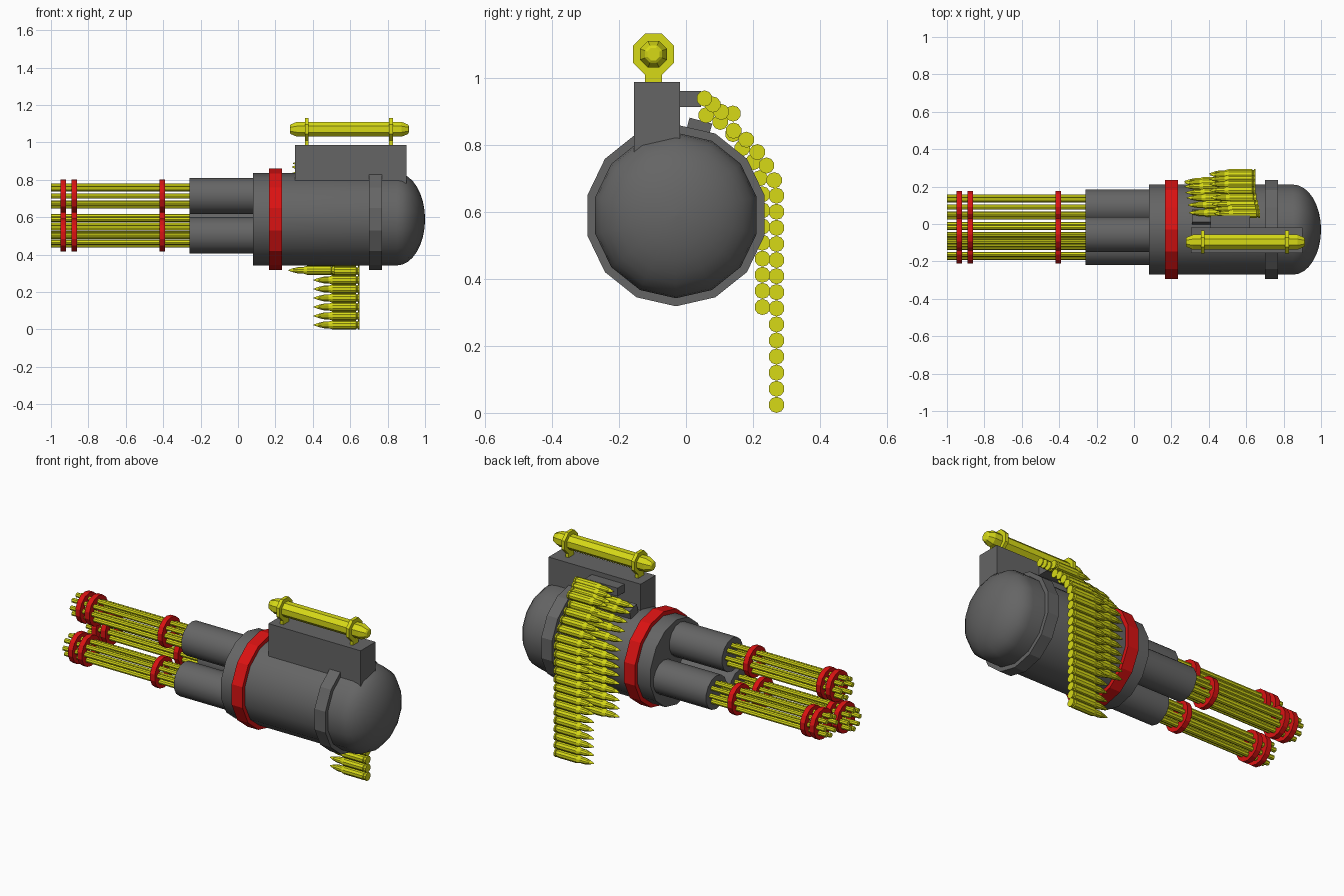
import bpy, bmesh, math
from math import sin, cos, pi, radians

if "Cube" in bpy.data.objects:
    bpy.data.objects.remove(bpy.data.objects["Cube"])

CY, CZ = -0.03, 0.589          # main axis of the body


def material(name, rgb):
    m = bpy.data.materials.new(name)
    m.diffuse_color = (*rgb, 1)
    m.use_nodes = True
    m.node_tree.nodes["Principled BSDF"].inputs["Base Color"].default_value = m.diffuse_color
    return m


GREY = material("gunmetal_grey", (0.13, 0.13, 0.13))
YELLOW = material("brass_yellow", (0.68, 0.70, 0.008))
RED = material("band_red", (0.70, 0.006, 0.006))


def lathe(bm, profile, y, z, n, phase=0.0, closed=False):
    """Revolve (x, radius) points around an x-parallel axis through y, z."""
    rings = []
    for x, r in profile:
        ring = []
        for i in range(n):
            a = phase + 2 * pi * i / n
            ring.append(bm.verts.new((x, y + r * sin(a), z + r * cos(a))))
        rings.append(ring)
    pairs = list(zip(rings, rings[1:]))
    if closed:
        pairs.append((rings[-1], rings[0]))
    for a, b in pairs:
        for i in range(n):
            j = (i + 1) % n
            bm.faces.new((a[i], a[j], b[j], b[i]))
    if not closed:
        for ring in (rings[0], rings[-1]):
            bm.faces.new(ring)


def box(bm, x0, x1, y0, y1, z0, z1, tilt=0.0):
    cy, cz = (y0 + y1) / 2, (z0 + z1) / 2
    verts = bmesh.ops.create_cube(bm, size=1)["verts"]
    for v in verts:
        dy, dz = v.co.y * (y1 - y0), v.co.z * (z1 - z0)
        v.co = ((x0 + x1) / 2 + v.co.x * (x1 - x0),
                cy + dy * cos(tilt) - dz * sin(tilt),
                cz + dy * sin(tilt) + dz * cos(tilt))


def finish(bm, name, mat, smooth=None):
    bmesh.ops.recalc_face_normals(bm, faces=bm.faces)
    me = bpy.data.meshes.new(name)
    bm.to_mesh(me)
    bm.free()
    me.materials.append(mat)
    ob = bpy.data.objects.new(name, me)
    bpy.context.collection.objects.link(ob)
    if smooth:
        bpy.ops.object.select_all(action="DESELECT")
        ob.select_set(True)
        bpy.context.view_layer.objects.active = ob
        bpy.ops.object.shade_smooth_by_angle(angle=radians(smooth))
    return ob


# main body with domed rear end
bm = bmesh.new()
R = 0.247
dome = [(0.85 + 0.15 * sin(t), R * cos(t)) for t in [i * pi / 16 for i in range(8)]]
lathe(bm, [(0.08, R)] + dome + [(1.0, 0.003)], CY, CZ, 14)
finish(bm, "body", GREY, 35)

# raised bands round the body
for name, x0, x1, mat in (("front_band", 0.165, 0.235, RED), ("rear_band", 0.70, 0.77, GREY)):
    bm = bmesh.new()
    lathe(bm, [(x0, 0.271), (x1, 0.271)], CY, CZ, 14)
    finish(bm, name, mat)

# three barrel clusters: shroud, thin barrels, clamp rings
for k in range(3):
    a = radians(-18 + 120 * k)
    y, z = CY + 0.127 * cos(a), CZ + 0.127 * sin(a)
    bm = bmesh.new()
    lathe(bm, [(-0.26, 0.097), (0.10, 0.097)], y, z, 14)
    finish(bm, f"barrel_shroud_{k + 1}", GREY, 35)

    bm = bmesh.new()
    for i in range(8):
        b = 2 * pi * i / 8
        lathe(bm, [(-1.0, 0.0135), (-0.25, 0.0135)],
              y + 0.054 * cos(b), z + 0.054 * sin(b), 8)
    finish(bm, f"barrels_{k + 1}", YELLOW)

    bm = bmesh.new()
    for x in (-0.95, -0.89, -0.42):
        lathe(bm, [(x, 0.088), (x + 0.03, 0.088), (x + 0.03, 0.045), (x, 0.045)],
              y, z, 14, closed=True)
    finish(bm, f"clamp_rings_{k + 1}", RED)

# top housing block and the two belt feed ports
bm = bmesh.new()
box(bm, 0.305, 0.90, -0.155, -0.018, 0.68, 0.987)
finish(bm, "top_housing", GREY)
bm = bmesh.new()
box(bm, 0.41, 0.62, -0.03, 0.045, 0.912, 0.96)
finish(bm, "upper_feed_port", GREY)
bm = bmesh.new()
box(bm, 0.31, 0.46, 0.0, 0.07, 0.80, 0.873, radians(-15))
finish(bm, "lower_feed_port", GREY)

# sight tube with tapered ends, held by two octagonal collars on posts
SY, SZ = -0.097, 1.07
bm = bmesh.new()
lathe(bm, [(0.277, 0.02), (0.282, 0.028), (0.315, 0.043), (0.875, 0.043),
           (0.908, 0.028), (0.913, 0.02)], SY, SZ, 8, pi / 8)
finish(bm, "sight_tube", YELLOW)
bm = bmesh.new()
for x in (0.358, 0.808):
    lathe(bm, [(x, 0.0665), (x + 0.02, 0.0665)], SY, SZ, 8, pi / 8)
    box(bm, x, x + 0.02, SY - 0.026, SY + 0.026, 0.98, 1.02)
finish(bm, "sight_mounts", YELLOW)

# cartridge shape: rim, case, neck and pointed bullet (offset from base, radius)
CARTRIDGE = [(0.0, 0.024), (-0.009, 0.024), (-0.010, 0.019), (-0.016, 0.019),
             (-0.019, 0.024), (-0.145, 0.024), (-0.165, 0.018), (-0.19, 0.018),
             (-0.22, 0.011), (-0.245, 0.002)]


def belt(name, path, base):
    bm = bmesh.new()
    for i, (y, z) in enumerate(path):
        x = base + max(0.0, 0.024 - 0.006 * i)
        lathe(bm, [(x + dx, r) for dx, r in CARTRIDGE], y, z, 10)
    finish(bm, name, YELLOW)


# long outer belt, curving over and hanging to the ground
outer = [(0.055, 0.938), (0.08, 0.92), (0.105, 0.898), (0.14, 0.893), (0.142, 0.842),
         (0.18, 0.815), (0.213, 0.778), (0.24, 0.738), (0.263, 0.694)]
outer += [(0.27, 0.648 - 0.048 * i) for i in range(14)]
belt("outer_ammo_belt", outer, 0.65)

# short inner belt, hugging the body
inner = [(0.06, 0.888), (0.102, 0.868), (0.14, 0.832), (0.168, 0.79),
         (0.20, 0.748), (0.22, 0.70)]
inner += [(0.228, 0.652 - 0.048 * i) for i in range(8)]
belt("inner_ammo_belt", inner, 0.515)
